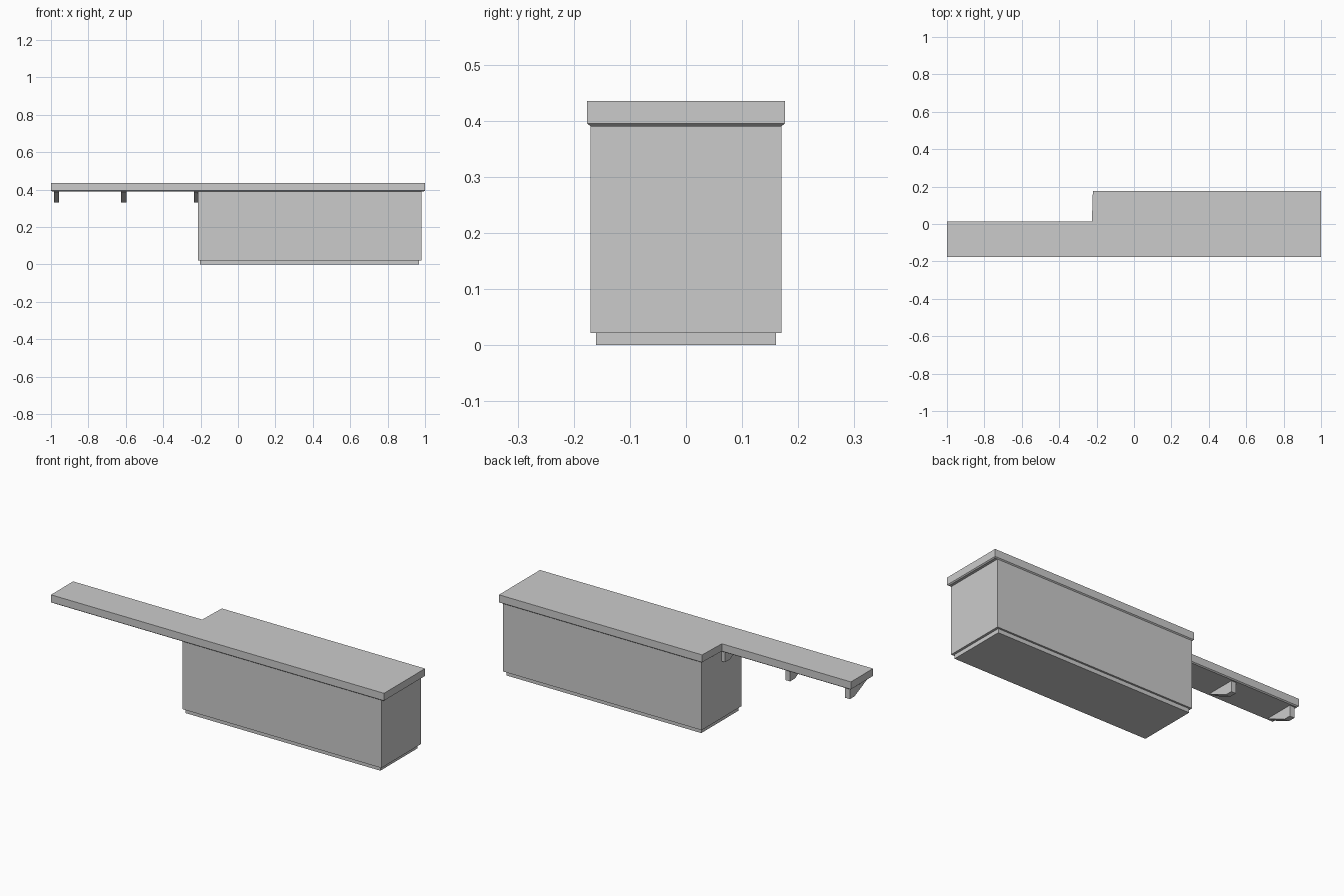
import bpy, bmesh

if "Cube" in bpy.data.objects:
    bpy.data.objects.remove(bpy.data.objects["Cube"])


def loft(name, loops):
    """Closed solid from a stack of matching vertex loops."""
    bm = bmesh.new()
    rings = [[bm.verts.new(p) for p in loop] for loop in loops]
    n = len(rings[0])
    for a, b in zip(rings, rings[1:]):
        for i in range(n):
            j = (i + 1) % n
            bm.faces.new((a[i], a[j], b[j], b[i]))
    bm.faces.new(rings[0][::-1])
    bm.faces.new(rings[-1])
    bmesh.ops.recalc_face_normals(bm, faces=bm.faces)
    mesh = bpy.data.meshes.new(name)
    bm.to_mesh(mesh)
    bm.free()
    obj = bpy.data.objects.new(name, mesh)
    bpy.context.collection.objects.link(obj)
    return obj


def box(name, x0, x1, y, z0, z1):
    corners = [(x0, -y), (x1, -y), (x1, y), (x0, y)]
    return loft(name, [[(px, py, z) for px, py in corners] for z in (z0, z1)])


def counter_outline(inset, z):
    """L-shaped outline: narrow bar on the left, full depth on the right."""
    d = inset
    return [(-1 + d, -0.176 + d, z), (1 - d, -0.176 + d, z),
            (1 - d, 0.176 - d, z), (-0.22 + d, 0.176 - d, z),
            (-0.225 + d, 0.014 - d, z), (-1 + d, 0.014 - d, z)]


# Worktop with a small chamfer along the lower edge
loft("countertop", [counter_outline(0.006, 0.390),
                    counter_outline(0.0, 0.395),
                    counter_outline(0.0, 0.435)])

# Cabinet body and recessed plinth
box("cabinet_body", -0.213, 0.98, 0.17, 0.022, 0.391)
box("plinth", -0.204, 0.967, 0.16, 0.0, 0.022)

# Sloped support brackets under the overhanging bar
profile = [(0.0, 0.392), (0.0, 0.332), (-0.04, 0.332), (-0.16, 0.388), (-0.16, 0.392)]
for i, x in enumerate((-0.97, -0.611, -0.221)):
    loft(f"bracket_{i + 1}",
         [[(x + s, y, z) for y, z in profile] for s in (-0.014, 0.014)])
